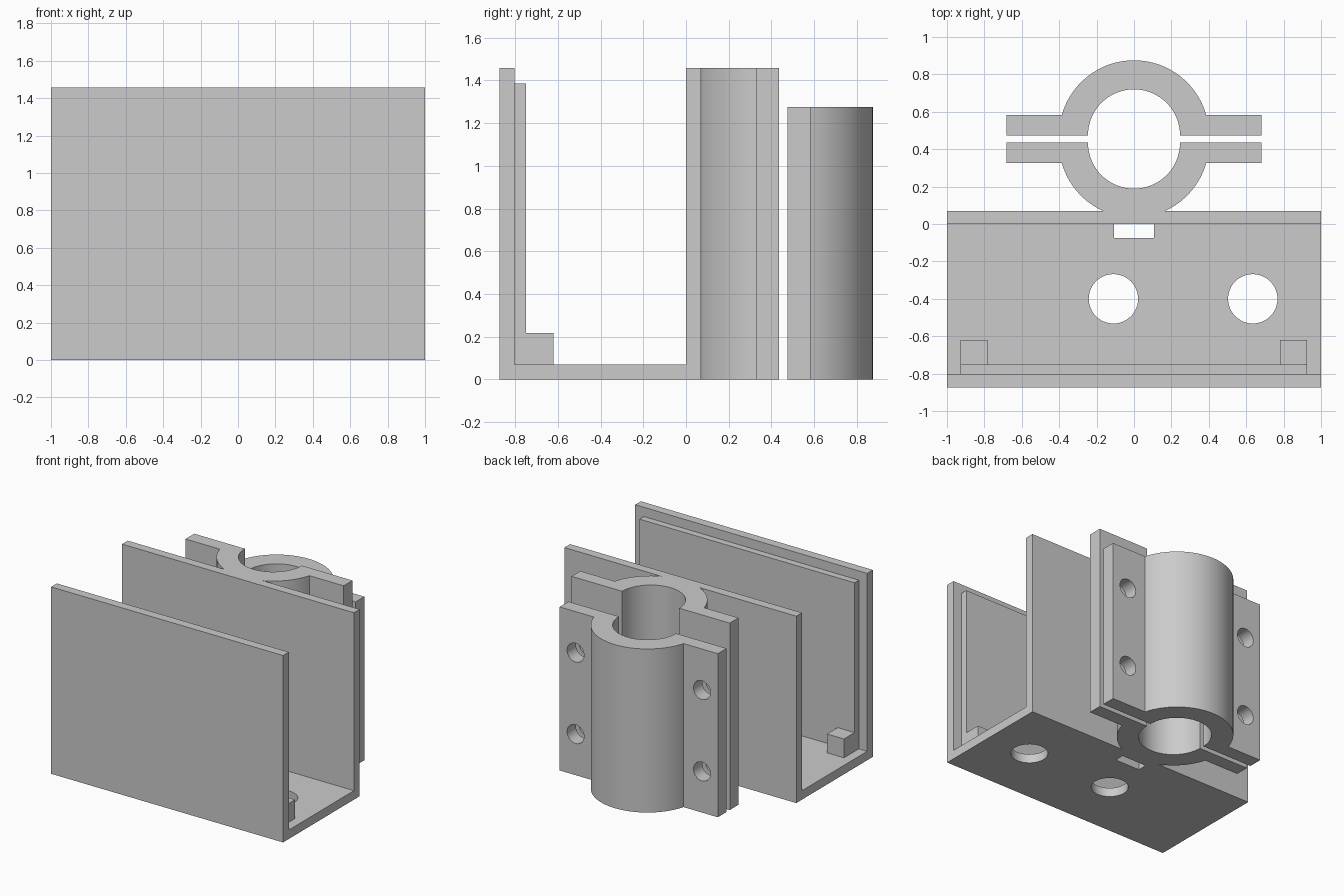
import bpy, bmesh
from math import pi, sin, cos, asin, radians
from mathutils import Matrix, Vector

cube = bpy.data.objects.get("Cube")
if cube:
    bpy.data.objects.remove(cube, do_unlink=True)

grey = bpy.data.materials.new("light grey")
grey.use_nodes = True
grey.diffuse_color = (0.6, 0.6, 0.6, 1)
grey.node_tree.nodes["Principled BSDF"].inputs["Base Color"].default_value = (0.6, 0.6, 0.6, 1)

WALL = 0.07
HEIGHT = 1.457
FRONT = -0.873


def make(name, bm):
    bmesh.ops.recalc_face_normals(bm, faces=bm.faces)
    mesh = bpy.data.meshes.new(name)
    bm.to_mesh(mesh)
    bm.free()
    mesh.materials.append(grey)
    ob = bpy.data.objects.new(name, mesh)
    bpy.context.collection.objects.link(ob)
    return ob


def extrude(name, points, direction):
    bm = bmesh.new()
    face = bm.faces.new([bm.verts.new(p) for p in points])
    new = bmesh.ops.extrude_face_region(bm, geom=[face])["geom"]
    bmesh.ops.translate(bm, vec=Vector(direction),
                        verts=[v for v in new if isinstance(v, bmesh.types.BMVert)])
    return make(name, bm)


def box(name, lo, hi):
    x, y = (lo[0], hi[0]), (lo[1], hi[1])
    base = [(x[0], y[0]), (x[1], y[0]), (x[1], y[1]), (x[0], y[1])]
    return extrude(name, [(a, b, lo[2]) for a, b in base], (0, 0, hi[2] - lo[2]))


def cylinder(name, centre, radius, depth, axis="Z"):
    bm = bmesh.new()
    turn = Matrix.Rotation(pi / 2, 4, "X") if axis == "Y" else Matrix()
    bmesh.ops.create_cone(bm, cap_ends=True, segments=48, radius1=radius, radius2=radius,
                          depth=depth, matrix=Matrix.Translation(centre) @ turn)
    return make(name, bm)


def cut(ob, cutters):
    bpy.context.view_layer.objects.active = ob
    for c in cutters:
        mod = ob.modifiers.new("cut", "BOOLEAN")
        mod.operation = "DIFFERENCE"
        mod.solver = "EXACT"
        mod.object = c
        bpy.ops.object.modifier_apply(modifier=mod.name)
        bpy.data.objects.remove(c, do_unlink=True)


def smooth(ob):
    bpy.ops.object.select_all(action="DESELECT")
    ob.select_set(True)
    bpy.context.view_layer.objects.active = ob
    bpy.ops.object.shade_smooth_by_angle(angle=radians(30))


# U-shaped channel: floor and two walls
outline = [(FRONT, 0), (WALL, 0), (WALL, HEIGHT), (0, HEIGHT), (0, WALL),
           (FRONT + WALL, WALL), (FRONT + WALL, HEIGHT), (FRONT, HEIGHT)]
channel = extrude("channel", [(-1, y, z) for y, z in outline], (2, 0, 0))
cut(channel, [cylinder("hole_cutter", (x, -0.4, 0.03), 0.132, 0.3) for x in (-0.11, 0.635)]
    + [box("slot_cutter", (-0.108, -0.075, -0.1), (0.106, -0.0005, 0.2))])
smooth(channel)

# Raised pad on the front wall and its two stop blocks
box("wall_pad", (-0.928, FRONT + WALL, WALL), (0.926, -0.75, 1.385))
for side, x in (("right", -0.928), ("left", 0.78)):
    box(side + "_stop_block", (x, -0.75, WALL), (x + 0.146, -0.62, 0.217))


# Pipe clamp halves: half ring with bolted flanges
def clamp_half(name, face_y, sign, height, reach):
    inner, outer, flange, tip, n = 0.246, 0.401, 0.108, 0.682, 48
    start = asin(flange / outer)
    pts = [(inner * cos(pi * i / n), inner * sin(pi * i / n)) for i in range(n + 1)]
    pts += [(-tip, 0), (-tip, flange)]
    for i in range(n + 1):
        a = pi - start - (pi - 2 * start) * i / n
        pts.append((outer * cos(a), min(outer * sin(a), reach)))
    pts += [(tip, flange), (tip, 0)]
    ob = extrude(name, [(x, face_y + sign * y, 0) for x, y in pts], (0, 0, height))
    cut(ob, [cylinder("bolt_cutter", (x, face_y + sign * flange / 2, z), 0.073, 0.2, "Y")
             for x in (-0.545, 0.545) for z in (0.32, 0.955)])
    smooth(ob)


clamp_half("fixed_clamp_half", 0.435, -1, HEIGHT, 0.435 - WALL)
clamp_half("loose_clamp_half", 0.474, 1, 1.275, 1)
